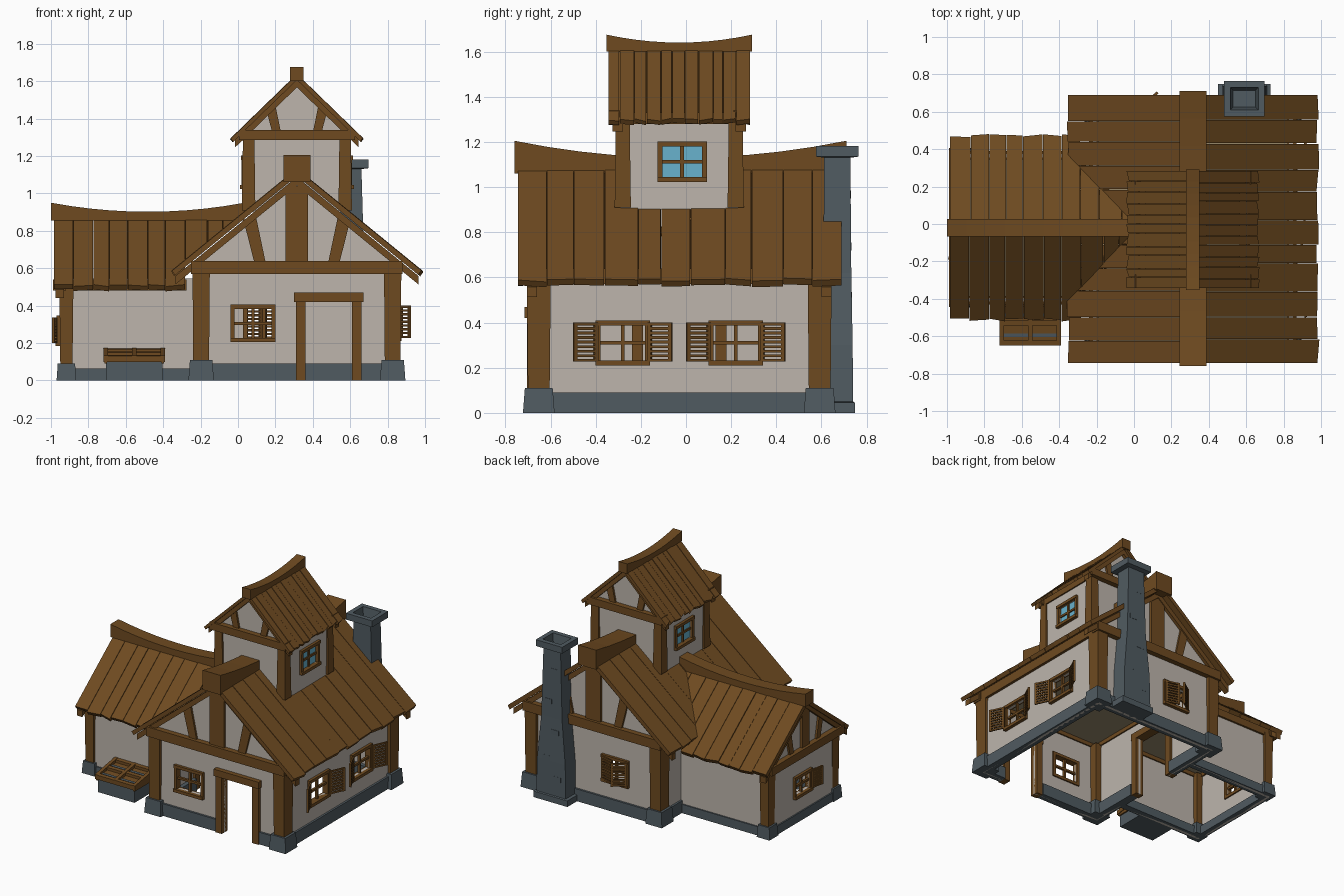
import bpy, bmesh, math, random
from mathutils import Vector as V

if "Cube" in bpy.data.objects:
    bpy.data.objects.remove(bpy.data.objects["Cube"])
random.seed(4)
X, Y, Z = V((1, 0, 0)), V((0, 1, 0)), V((0, 0, 1))

def material(name, rgb):
    m = bpy.data.materials.new(name)
    m.diffuse_color = [(c / 255 / 12.92 if c < 11 else ((c / 255 + .055) / 1.055) ** 2.4) for c in rgb] + [1]
    m.use_nodes = True
    m.node_tree.nodes["Principled BSDF"].inputs["Base Color"].default_value = m.diffuse_color
    return m

WOOD = material("brown wood", (110, 74, 32))
PLASTER = material("cream plaster", (189, 181, 172))
STONE = material("slate stone", (80, 91, 97))
GLASS = material("blue glass", (104, 178, 205))
BOARDS = material("ceiling boards", (150, 135, 106))
parts = {}                                   # part name -> (bmesh, material)

def part(name, mat):
    return parts.setdefault(name, (bmesh.new(), mat))[0]

def hexa(name, mat, pts):
    """Six-sided solid from two loops of four points."""
    bm = part(name, mat)
    v = [bm.verts.new(p) for p in pts]
    f = [bm.faces.new([v[i] for i in q]) for q in
         ((0, 1, 2, 3), (4, 5, 6, 7), (0, 1, 5, 4), (1, 2, 6, 5), (2, 3, 7, 6), (3, 0, 4, 7))]
    return v + f + list({e for x in f for e in x.edges})

def box(name, mat, x0, x1, y0, y1, z0, z1, t=1.0):
    """Axis-aligned box, its top scaled by t."""
    cx, cy = (x0 + x1) / 2, (y0 + y1) / 2
    q = ((x0, y0), (x1, y0), (x1, y1), (x0, y1))
    hexa(name, mat, [(x, y, z0) for x, y in q] + [(cx + (x - cx) * t, cy + (y - cy) * t, z1) for x, y in q])

def at(F, a, b, c=0):
    """Point on a wall frame: a along, b up, c outward."""
    return F[0] + F[1] * a + Z * b + F[2] * c

def slab(name, mat, F, quad, c0, c1):
    hexa(name, mat, [at(F, a, b, c) for c in (c0, c1) for a, b in quad])

def wbox(name, mat, F, a0, a1, b0, b1, c0, c1):
    slab(name, mat, F, ((a0, b0), (a1, b0), (a1, b1), (a0, b1)), c0, c1)

def wall(name, F, hw, z0, z1, holes=(), apex=None):
    """Plaster sheet with rectangular openings and an optional gable."""
    bm = part(name, PLASTER)
    us = sorted({-hw, hw, *[h[0] for h in holes], *[h[1] for h in holes]})
    zs = sorted({z0, z1, *[h[2] for h in holes], *[h[3] for h in holes]})
    g = [[bm.verts.new(at(F, a, b)) for a in us] for b in zs]
    for j in range(len(zs) - 1):
        for i in range(len(us) - 1):
            a, b = (us[i] + us[i + 1]) / 2, (zs[j] + zs[j + 1]) / 2
            if not any(h[0] < a < h[1] and h[2] < b < h[3] for h in holes):
                bm.faces.new((g[j][i], g[j][i + 1], g[j + 1][i + 1], g[j + 1][i]))
    if apex:
        bm.faces.new(g[-1] + [bm.verts.new(at(F, 0, apex))])

def shutter(name, F, a, side, z0, z1, w, deg):
    """Slatted shutter hinged at a, swung deg from flat against the wall."""
    r = math.radians(deg)
    d = F[1] * side * math.cos(r) + F[2] * math.sin(r)
    S = (at(F, a, 0, .03), d, Z.cross(d))
    for u in (0, w - .016):
        wbox(name, WOOD, S, u, u + .016, z0, z1, -.007, .007)
    n = 9
    for i in range(n):
        z = z0 + (z1 - z0 - .012) * i / (n - 1)
        wbox(name, WOOD, S, .01, w - .01, z, z + .012, -.005, .005)

def window(name, F, h, glass=False, swing=()):
    """Frame with four panes; h is the opening, swing lists (side, angle)."""
    a0, a1, z0, z1 = h
    f = .022
    wbox(name, WOOD, F, a0 - f, a0, z0, z1, -.02, .025)
    wbox(name, WOOD, F, a1, a1 + f, z0, z1, -.02, .025)
    wbox(name, WOOD, F, a0 - f, a1 + f, z1, z1 + f, -.02, .03)
    wbox(name, WOOD, F, a0 - f, a1 + f, z0 - f, z0, -.02, .035)
    am, zm = (a0 + a1) / 2, (z0 + z1) / 2
    wbox(name, WOOD, F, am - .008, am + .008, z0, z1, -.006, .012)
    wbox(name, WOOD, F, a0, a1, zm - .008, zm + .008, -.006, .012)
    if glass:
        wbox(name + "_glass", GLASS, F, a0, a1, z0, z1, -.003, .003)
    for s, deg in swing:
        shutter(name + "_shutter", F, (a1 if s > 0 else a0) + s * f * .6, s, z0 - .005, z1 + .012, (a1 - a0) / 2 + .02, deg)

def frames(c, A, hl, hw):
    """Wall frames: gable ends at -A and +A, then sides at -B and +B."""
    B = X if A == Y else Y
    return [(c - A * hl, B, -A), (c + A * hl, B, A), (c - B * hw, A, -B), (c + B * hw, A, B)]

def gable(name, F, hw, zt, slope, beam, struts, centre, over=.09, lift=.02):
    """Tie beam, king post, leaning struts and rafters on one gable."""
    n = name + "_gable_timber"
    wbox(n, WOOD, F, -hw - .04, hw + .04, beam[0], beam[1], -.02, .05)
    top = lambda a: zt + (hw - abs(a)) * slope + lift
    if centre:
        wbox(n, WOOD, F, -centre, centre, zt - .02, top(centre), -.015, .03)
    for s in (-1, 1):
        b0, b1, w = struts
        slab(n, WOOD, F, ((s * b0, zt - .02), (s * (b0 + w), zt - .02), (s * (b1 + w), top(b1 + w)), (s * b1, top(b1))), -.015, .025)
        e = hw + over
        slab(n, WOOD, F, ((0, top(0) - .045), (s * e, top(e) - .045), (s * e, top(e)), (0, top(0))), -.01, .035)

def roof(name, c, A, a0, a1, hw, zr, slope, n, th=.028, clip=False):
    """Two slopes of uneven planks, cut square at the eaves."""
    B = X if A == Y else Y
    for s in (-1, 1):
        cuts = [a0 + (a1 - a0) * (i + (random.uniform(-.15, .15) if 0 < i < n else 0)) / n for i in range(n + 1)]
        for p, q in zip(cuts, cuts[1:]):
            e, e2 = hw + random.uniform(-.010, .006), hw + random.uniform(-.010, .006)
            t, g, k = random.uniform(0, .005), .0015, th * .6
            def pt(a, b, dz):
                return V((c.x, c.y, zr + dz - slope * b)) + A * a + B * s * b
            geo = hexa(name, WOOD, [pt(p + g, 0, t), pt(q - g, 0, t), pt(q - g, e2, t), pt(p + g, e, t),
                                    pt(p + g, 0, -th * 1.3), pt(q - g, 0, -th * 1.3),
                                    pt(q - g, e2 - k, -th * 1.3), pt(p + g, e - k, -th * 1.3)])
            if clip and c.x + q > -.2:      # trim planks that run under the main roof
                bmesh.ops.bisect_plane(part(name, WOOD), geom=geo, plane_co=(.315, 0, 1.10),
                                       plane_no=(-.815, 0, 1), clear_inner=True)

def ridge(name, c, A, a0, a1, w, zb, zt, sag, n=10):
    """Sagging ridge beam."""
    B = X if A == Y else Y
    bm = part(name, WOOD)
    prof = [(a0, zb), (a1, zb)] + [(a1 + (a0 - a1) * i / n, zt - sag * (1 - (2 * i / n - 1) ** 2)) for i in range(n + 1)]
    l, r = [[bm.verts.new(V((c.x, c.y, z)) + A * a + B * s * w) for a, z in prof] for s in (-1, 1)]
    bm.faces.new(l)
    bm.faces.new(r)
    for i in range(len(prof)):
        j = (i + 1) % len(prof)
        bm.faces.new((l[i], l[j], r[j], r[i]))

# Main house
C = V((.315, -.03, 0))
front, back, left, right = M = frames(C, Y, .64, .525)
door, fwin, bwin = (.045, .295, 0, .42), (-.333, -.137, .228, .383), (-.265, -.085, .228, .383)
rwins = [(-.348, -.152, .232, .388), (.152, .348, .232, .388)]
inner_door = (-.16, .16, 0, .45)
for F, hw, holes, ap in ((front, .525, [door, fwin], 1.068), (back, .525, [bwin], 1.068),
                         (left, .64, [inner_door], None), (right, .64, rwins, None)):
    wall("main_walls", F, hw, 0, .64, holes, ap)
for F in (front, back):
    gable("main", F, .525, .64, .815, (.57, .64), (.165, .225, .06), .06, over=.125)
for F in (left, right):
    wbox("main_side_beams", WOOD, F, -.64, .64, .57, .64, -.02, .03)
window("front_window", front, fwin)
window("back_window", back, bwin, swing=((-1, 145), (1, 165)))
for h in rwins:
    window("right_window", right, h, swing=((-1, 25), (1, 25)))
for F, (a0, a1, z0, z1) in ((front, door), (left, inner_door)):
    wbox("door_frame", WOOD, F, a0 - .05, a0, 0, z1, -.03, .035)
    wbox("door_frame", WOOD, F, a1, a1 + .05, 0, z1, -.03, .035)
    wbox("door_frame", WOOD, F, a0 - .06, a1 + .06, z1, z1 + .05, -.03, .045)
for F, a0, a1 in ((front, -.525, -.005), (front, .345, .525), (back, -.525, .525), (right, -.64, .64),
                  (left, -.64, -.21), (left, .21, .64)):
    wbox("main_stone_base", STONE, F, a0, a1, 0, .09, -.04, .025)
box("main_ceiling", BOARDS, -.2, .83, -.66, .6, .6, .61)
roof("main_roof", C, Y, -.715, .72, .67, 1.13, .815, 11)
ridge("main_ridge", C, Y, -.73, .74, .073, 1.06, 1.205, .075)

# Side wing
W = V((-.575, -.02, 0))
wend, _, wfront, wback = frames(W, X, .365, .385)
wwin = (-.06, .10, .205, .325)
wall("wing_walls", wend, .385, 0, .545, [wwin], .852)
gable("wing", wend, .385, .545, .80, (.48, .54), (.13, .17, .045), .04, lift=.014)
window("wing_window", wend, wwin, swing=((-1, 10),))
for F in (wfront, wback):
    wall("wing_walls", F, .365, 0, .545)
    wbox("wing_side_beams", WOOD, F, -.365, .3, .48, .54, -.02, .025)
    wbox("wing_stone_base", STONE, F, -.365, .365, 0, .065, -.035, .02)
wbox("wing_stone_base", STONE, wend, -.385, .385, 0, .065, -.035, .02)
box("wing_ceiling", BOARDS, -.93, -.22, -.39, .35, .51, .52)
roof("wing_roof", W, X, -.41, .60, .495, .89, .78, 10, clip=True)
ridge("wing_ridge", W, X, -.425, .61, .048, .855, .95, .048)

# Tower over the ridge
T = frames(C, Y, .26, .27)
twin = (-.075, .10, 1.045, 1.18)
for i, F in enumerate(T):
    side = i > 1
    wall("tower_walls", F, .26 if side else .27, .9, 1.32, [twin] if side else [], None if side else 1.582)
    if side:
        window("tower_window", F, twin, glass=True)
        wbox("tower_side_beams", WOOD, F, -.26, .26, 1.28, 1.33, -.02, .02)
    else:
        gable("tower", F, .27, 1.32, .97, (1.285, 1.34), (.08, .12, .045), 0, over=.06, lift=.03)
roof("tower_roof", C, Y, -.315, .315, .352, 1.635, .97, 11, .022)
ridge("tower_ridge", C, Y, -.322, .322, .036, 1.6, 1.675, .035)

# Corner posts and stone feet
for sx in (-1, 1):
    for sy in (-1, 1):
        x, y = C.x + sx * .512, C.y + sy * .622
        box("main_posts", WOOD, x - .042, x + .042, y - .048, y + .048, .08, .58, 1.1)
        box("main_post_feet", STONE, x - .068, x + .068, y - .07, y + .07, 0, .11, .88)
        x, y = C.x + sx * .258, C.y + sy * .25
        box("tower_posts", WOOD, x - .036, x + .036, y - .036, y + .036, .91, 1.3, .85)
    y = W.y + sx * .375
    box("wing_posts", WOOD, -.95, -.885, y - .035, y + .035, .07, .5, 1.15)
    box("wing_post_feet", STONE, -.97, -.865, y - .052, y + .052, 0, .09, .88)

# Chimney: stacked tapering rings with a recessed flue
bm = part("chimney", STONE)
rings = [(.14, .078, 0), (.14, .078, .045), (.12, .07, .05), (.115, .068, .3), (.085, .062, .62), (.07, .058, 1.13),
         (.108, .094, 1.135), (.108, .094, 1.182), (.075, .06, 1.182), (.06, .045, 1.08)]
loops = [[bm.verts.new((.59 + i * a, .67 + j * b, z)) for i, j in ((-1, -1), (1, -1), (1, 1), (-1, 1))] for a, b, z in rings]
for p, q in zip(loops, loops[1:]):
    for i in range(4):
        bm.faces.new((p[i], p[(i + 1) % 4], q[(i + 1) % 4], q[i]))
bm.faces.new(loops[0])
bm.faces.new(loops[-1])
for z, dx in ((.16, -.05), (.3, .04), (.5, -.03), (.72, .03), (.95, -.02)):
    box("chimney_bricks", STONE, .59 + dx - .03, .59 + dx + .03, .70, .742 - z * .012, z, z + .035)

# Cold frame planter by the wing, with a sloping lid over a stone rim
box("planter_base", STONE, -.705, -.405, -.635, -.42, 0, .10)
lid = (V((-.555, -.65, .122)), X, V((0, .235, .04)))
wbox("planter_soil_boards", WOOD, lid, -.15, .15, -.02, -.01, 0, 1)
for c in (.2, .66):
    wbox("planter_rim", STONE, lid, -.15, .15, -.015, -.004, c, c + .07)
for a in (-.165, -.0125, .14):
    wbox("planter_frame", WOOD, lid, a, a + .025, -.02, .012, 0, 1)
for c in (0, .46, .89):
    wbox("planter_frame", WOOD, lid, -.165, .165, -.022, .01, c, c + .11)
for x in (-.715, -.41):
    hexa("planter_frame", WOOD, [(u, y, z) for u in (x, x + .015) for y, z in ((-.645, .09), (-.42, .09), (-.42, .155), (-.645, .12))])

# Turn the collected parts into objects
for name, (bm, mat) in parts.items():
    bmesh.ops.recalc_face_normals(bm, faces=bm.faces[:])
    me = bpy.data.meshes.new(name)
    bm.to_mesh(me)
    bm.free()
    me.materials.append(mat)
    ob = bpy.data.objects.new(name, me)
    bpy.context.collection.objects.link(ob)
    if name.endswith("_walls"):
        sol = ob.modifiers.new("thickness", 'SOLIDIFY')
        sol.thickness, sol.offset = .02, 0
